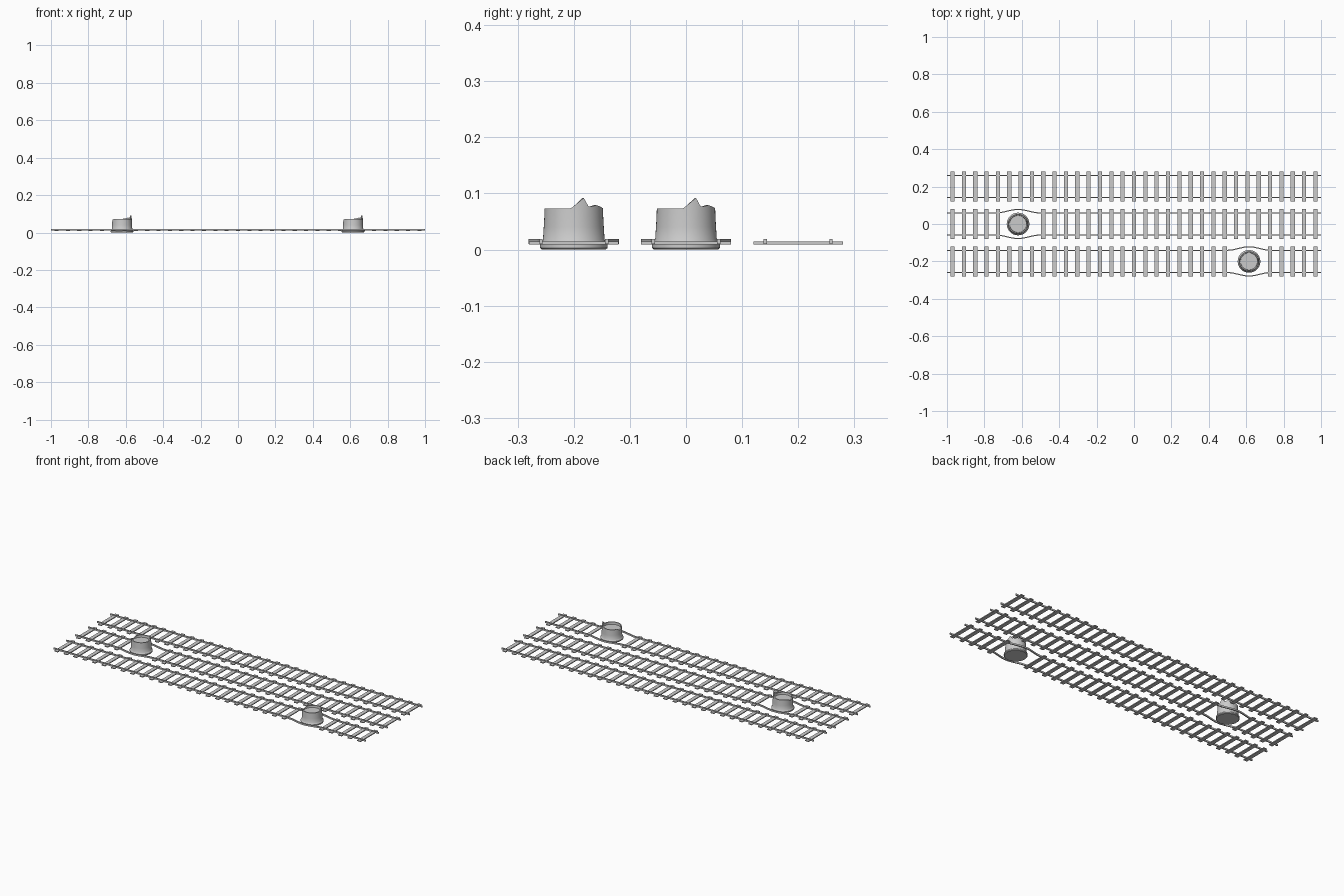
import bpy, bmesh, math

if "Cube" in bpy.data.objects:
    bpy.data.objects.remove(bpy.data.objects["Cube"])

SLEEPERS, PITCH, GAUGE, BULGE = 33, 1.94 / 32, 0.0585, 0.078
# track centre y -> x of the broken stump standing in that track
TRACKS = {0.2: None, 0.0: -0.62, -0.2: 0.615}


def make_object(name, bm):
    bmesh.ops.recalc_face_normals(bm, faces=bm.faces)
    mesh = bpy.data.meshes.new(name)
    bm.to_mesh(mesh)
    bm.free()
    ob = bpy.data.objects.new(name, mesh)
    bpy.context.collection.objects.link(ob)
    return ob


def add_box(bm, centre, size):
    verts = bmesh.ops.create_cube(bm, size=1)["verts"]
    for v in verts:
        v.co = [centre[i] + v.co[i] * size[i] for i in range(3)]


def add_rail(bm, path, width, z0, z1):
    rings = []
    for x, y in path:
        rings.append([bm.verts.new((x, y + dy, z)) for dy, z in
                      ((-width / 2, z0), (width / 2, z0), (width / 2, z1), (-width / 2, z1))])
    for a, b in zip(rings, rings[1:]):
        for i in range(4):
            j = (i + 1) % 4
            bm.faces.new((a[i], a[j], b[j], b[i]))
    bm.faces.new(rings[0])
    bm.faces.new(rings[-1])


# Jagged rim: (angle in degrees, height)
RIM = [(-90, .073), (-6, .073), (20, .092), (31, .0755), (50, .079), (80, .074),
       (90, .073), (150, .072), (165, .068), (180, .062), (195, .068), (210, .072), (270, .073)]


def rim_height(deg):
    for (a, za), (b, zb) in zip(RIM, RIM[1:]):
        if a <= deg <= b:
            return za + (zb - za) * (deg - a) / (b - a)


def add_stump(name, cx, cy, segments=72):
    bm = bmesh.new()
    # radius, height; None follows the jagged rim
    profile = [(.057, 0), (.0605, .003), (.0605, .009), (.0575, .013), (.055, .017),
               (.0535, .04), (.0525, .058), (.052, None), (.046, None), (.045, .060)]
    rings = []
    for r, z in profile:
        ring = []
        for i in range(segments):
            deg = -90 + 360 * i / segments
            a = math.radians(deg)
            h = rim_height(deg) if z is None else z
            ring.append(bm.verts.new((cx + r * math.cos(a), cy + r * math.sin(a), h)))
        rings.append(ring)
    for a, b in zip(rings, rings[1:]):
        for i in range(segments):
            j = (i + 1) % segments
            bm.faces.new((a[i], a[j], b[j], b[i]))
    bm.faces.new(rings[0])
    bm.faces.new(rings[-1])
    ob = make_object(name, bm)
    bpy.context.view_layer.objects.active = ob
    ob.select_set(True)
    bpy.ops.object.shade_smooth_by_angle(angle=math.radians(35))
    ob.select_set(False)


for n, (cy, sx) in enumerate(TRACKS.items(), 1):
    # Sleepers, left out where the stump breaks through
    bm = bmesh.new()
    for i in range(SLEEPERS):
        x = -0.97 + i * PITCH
        if sx is None or abs(x - sx) > 0.09:
            add_box(bm, (x, cy, 0.0118), (0.022, 0.16, 0.0052))
    make_object(f"sleepers_{n}", bm)

    # Rails, bent outward around the stump
    bm = bmesh.new()
    for side in (-1, 1):
        path = [(-1, cy + side * GAUGE)]
        if sx is not None:
            for d in (-.12, -.09, -.06, -.03, -.012, .012, .03, .06, .09, .12):
                t = 0.5 + 0.5 * math.cos(math.pi * d / 0.12)
                path.append((sx + d, cy + side * (GAUGE + (BULGE - GAUGE) * t)))
        path.append((1, cy + side * GAUGE))
        add_rail(bm, path, 0.006, 0.0095, 0.0185)
    make_object(f"rails_{n}", bm)

    if sx is not None:
        add_stump(f"broken_stump_{n}", sx, cy)
